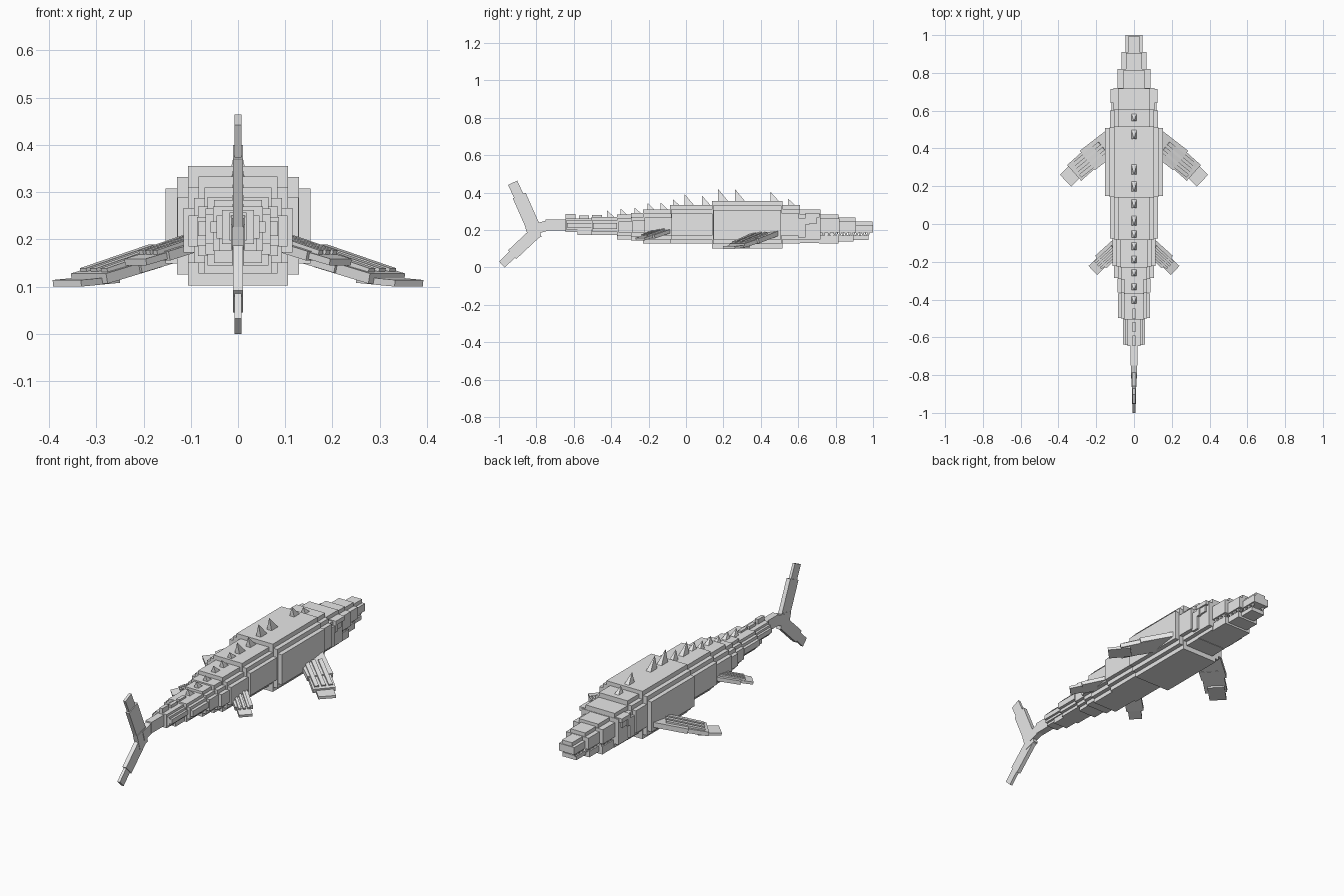
import bpy, bmesh
from mathutils import Vector

grey = bpy.data.materials.new("plain grey")
grey.diffuse_color = (0.8, 0.8, 0.8, 1)

FACES = [(0, 2, 3, 1), (4, 5, 7, 6), (0, 1, 5, 4), (2, 6, 7, 3), (0, 4, 6, 2), (1, 3, 7, 5)]


class Part:
    """Collects boxes and spikes into one named flat-shaded object."""

    def __init__(self, name):
        self.name, self.bm = name, bmesh.new()

    def hexa(self, points):
        v = [self.bm.verts.new(p) for p in points]
        for f in FACES:
            self.bm.faces.new([v[i] for i in f])

    def box(self, x0, x1, y0, y1, z0, z1):
        self.hexa([(x, y, z) for x in (x0, x1) for y in (y0, y1) for z in (z0, z1)])

    def beam(self, a, b, width, thick, up):
        """Box running from a to b, thick along up, width across."""
        a, b = Vector(a), Vector(b)
        d = (b - a).normalized()
        w = Vector(up).cross(d).normalized()
        t = d.cross(w)
        self.hexa([p + w * (i * width / 2) + t * (j * thick / 2)
                   for p in (a, b) for i in (-1, 1) for j in (-1, 1)])

    def spike(self, x, y, z, w, l, apex):
        base = [self.bm.verts.new((x + i * w / 2, y + j * l / 2, z))
                for i, j in ((-1, -1), (1, -1), (1, 1), (-1, 1))]
        tip = self.bm.verts.new(apex)
        self.bm.faces.new(base)
        for i in range(4):
            self.bm.faces.new((base[i], base[(i + 1) % 4], tip))

    def stack(self, y0, y1, hw, z0, z1, s):
        """Stepped cross-section made of three crossed boxes."""
        for k in range(3):
            e = 0.004 * (2 - k)
            w, h = hw - k * s, (2 - k) * s
            self.box(-w, w, y0 + e, y1 - e, z0 + h, z1 - h)

    def done(self, mirror=False):
        if mirror:
            geo = bmesh.ops.duplicate(self.bm, geom=self.bm.verts[:] + self.bm.edges[:] + self.bm.faces[:])
            for v in geo["geom"]:
                if isinstance(v, bmesh.types.BMVert):
                    v.co.x = -v.co.x
        bmesh.ops.recalc_face_normals(self.bm, faces=self.bm.faces[:])
        me = bpy.data.meshes.new(self.name)
        self.bm.to_mesh(me)
        self.bm.free()
        me.materials.append(grey)
        bpy.context.collection.objects.link(bpy.data.objects.new(self.name, me))


# Body segments from neck to tail: y0, y1, half width, z0, z1, step
segments = {
    "neck": (0.50, 0.61, 0.128, 0.128, 0.335, 0.022),
    "chest": (0.14, 0.515, 0.153, 0.102, 0.355, 0.0235),
    "belly": (-0.085, 0.15, 0.128, 0.128, 0.333, 0.022),
    "hip": (-0.23, -0.07, 0.115, 0.128, 0.31, 0.022),
    "rear_hip": (-0.295, -0.20, 0.105, 0.145, 0.29, 0.02),
    "tail_base": (-0.37, -0.28, 0.087, 0.15, 0.283, 0.018),
    "tail_middle": (-0.505, -0.36, 0.085, 0.175, 0.27, 0.016),
    "tail_rear": (-0.645, -0.49, 0.058, 0.19, 0.262, 0.012),
}
for name, dims in segments.items():
    p = Part(name)
    p.stack(*dims)
    p.done()

# Keel below the rear tail, and thin tail stem
p = Part("tail_stem")
p.box(-0.04, 0.04, -0.58, -0.49, 0.175, 0.22)
p.box(-0.018, 0.018, -0.75, -0.63, 0.198, 0.257)
p.beam((0, -0.72, 0.23), (0, -0.81, 0.205), 0.055, 0.03, (1, 0, 0))
p.done()

# Vertical tail fin with two lobes
p = Part("tail_fin")
X = (1, 0, 0)
p.beam((0, -0.785, 0.205), (0, -0.85, 0.185), 0.085, 0.026, X)
p.beam((0, -0.81, 0.20), (0, -0.892, 0.385), 0.075, 0.022, X)
p.beam((0, -0.87, 0.33), (0, -0.927, 0.453), 0.054, 0.014, X)
p.beam((0, -0.80, 0.19), (0, -0.93, 0.068), 0.064, 0.022, X)
p.beam((0, -0.88, 0.118), (0, -0.984, 0.016), 0.045, 0.015, X)
p.done()

# Skull and upper jaw
p = Part("skull")
p.box(-0.108, 0.108, 0.60, 0.72, 0.15, 0.285)
p.box(-0.085, 0.085, 0.60, 0.718, 0.13, 0.31)
p.box(-0.12, 0.12, 0.60, 0.64, 0.16, 0.265)
p.done()
p = Part("upper_jaw")
for y0, y1, hw, top in ((0.71, 0.82, 0.087, 0.283), (0.81, 0.91, 0.066, 0.267), (0.90, 1.0, 0.045, 0.246)):
    p.box(-hw, hw, y0, y1, 0.187, top - 0.02)
    p.box(-hw * 0.65, hw * 0.65, y0, y1 - 0.004, 0.19, top)
p.done()

# Lower jaw with mouth filling
p = Part("lower_jaw")
for y0, y1, hw, z0 in ((0.71, 0.815, 0.08, 0.128), (0.80, 0.895, 0.06, 0.138), (0.88, 0.975, 0.04, 0.148)):
    p.box(-hw, hw, y0, y1, z0, 0.17)
p.box(-0.065, 0.065, 0.71, 0.80, 0.16, 0.195)
p.done()

# Teeth along both sides of the jaws
p = Part("teeth")
for i in range(9):
    y = 0.735 + i * 0.03
    hw = 0.08 if y < 0.82 else 0.059 if y < 0.91 else 0.039
    p.spike(hw - 0.006, y, 0.19, 0.013, 0.018, (hw - 0.006, y, 0.162))
    if y < 0.95:
        p.spike(hw - 0.012, y + 0.015, 0.168, 0.011, 0.015, (hw - 0.012, y + 0.015, 0.19))
p.done(mirror=True)

# Eyes with a brow over each
p = Part("eyes")
p.box(0.095, 0.117, 0.65, 0.70, 0.235, 0.28)
p.box(0.085, 0.125, 0.64, 0.715, 0.268, 0.29)
p.box(0.095, 0.123, 0.64, 0.66, 0.23, 0.275)
p.done(mirror=True)

# Back spines: centre y, base z, tip z
p = Part("back_spines")
for y, z, tip in ((0.566, 0.335, 0.368), (0.476, 0.355, 0.405), (0.29, 0.355, 0.42), (0.2, 0.355, 0.42),
                  (0.11, 0.333, 0.385), (0.02, 0.333, 0.392), (-0.05, 0.333, 0.365), (-0.115, 0.31, 0.348),
                  (-0.185, 0.31, 0.345), (-0.255, 0.29, 0.32), (-0.33, 0.283, 0.315), (-0.40, 0.27, 0.305)):
    h = tip - z
    l = 0.025 + 0.5 * h
    p.spike(0, y, z - 0.005, 0.03, l, (0, y - l / 2, tip))
p.done()

# Small ridge plates on the tail
p = Part("tail_plates")
for y, top in ((-0.475, 0.28), (-0.545, 0.278), (-0.618, 0.287)):
    p.box(-0.009, 0.009, y - 0.027, y + 0.027, 0.25, top)
p.done()

# Front and rear flippers: stepped paddles with finger ridges
UP = (0, 0, 1)


def flipper(name, paddles, ridge_a, ridge_b, gap):
    p = Part(name)
    for a, b, w, t in paddles:
        p.beam(a, b, w, t, UP)
    a, b = Vector(ridge_a), Vector(ridge_b)
    side = Vector(UP).cross(b - a).normalized()
    for k in (-1, 0, 1):
        p.beam(a + side * k * gap, b + side * k * gap, gap * 0.6, 0.014, UP)
    p.done(mirror=True)


flipper("front_flippers",
        [((0.10, 0.45, 0.185), (0.245, 0.338, 0.142), 0.13, 0.026),
         ((0.20, 0.375, 0.152), (0.315, 0.272, 0.117), 0.112, 0.022),
         ((0.28, 0.31, 0.115), (0.362, 0.23, 0.107), 0.086, 0.014)],
        (0.16, 0.40, 0.182), (0.305, 0.282, 0.132), 0.035)
flipper("rear_flippers",
        [((0.07, -0.105, 0.198), (0.175, -0.2, 0.165), 0.088, 0.02),
         ((0.14, -0.172, 0.175), (0.217, -0.245, 0.152), 0.066, 0.014)],
        (0.10, -0.135, 0.201), (0.19, -0.218, 0.17), 0.022)
